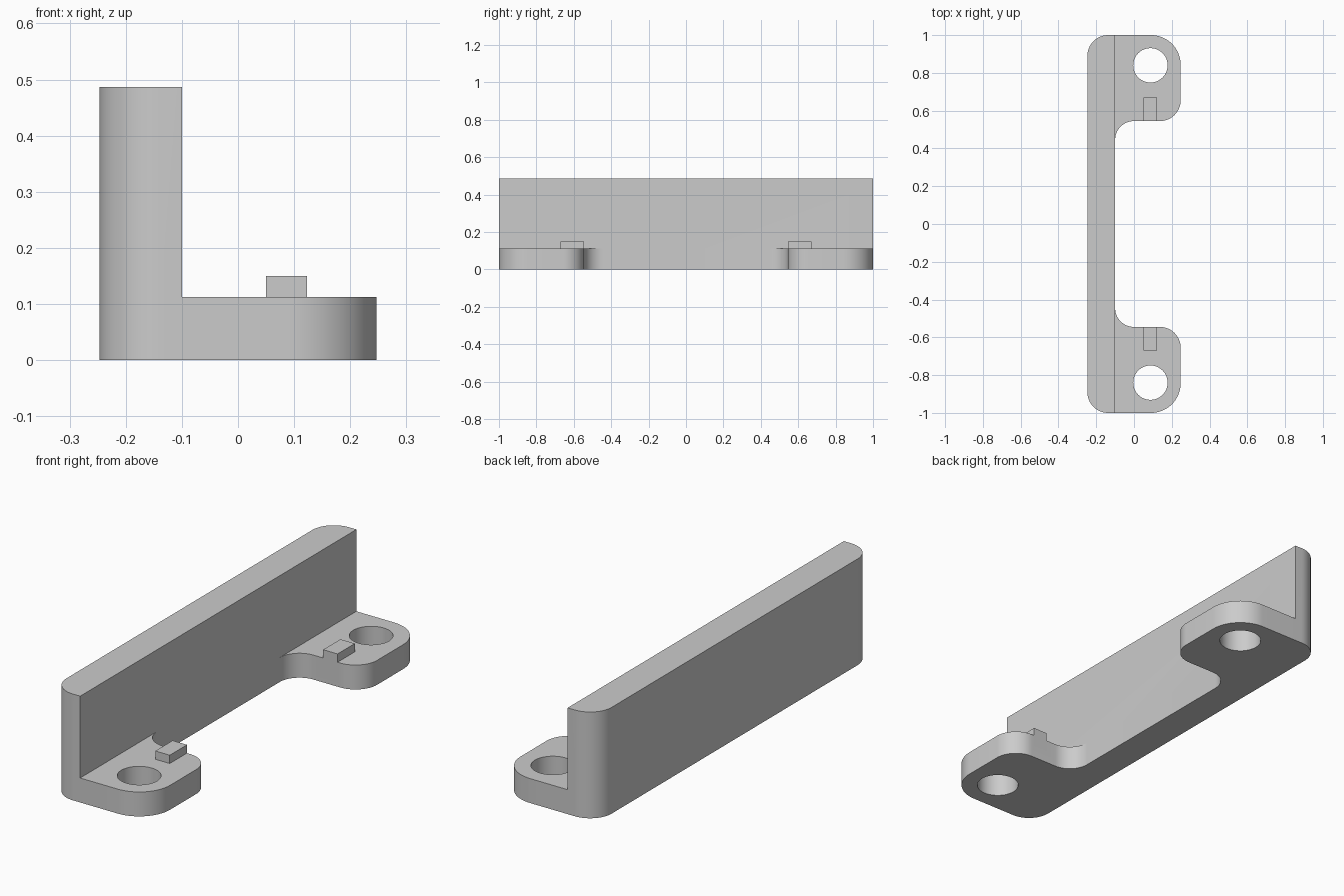
import bpy
import bmesh
from math import radians, cos, sin

cube = bpy.data.objects.get("Cube")
if cube:
    bpy.data.objects.remove(cube, do_unlink=True)

# Main dimensions
BACK, FACE, EDGE = -0.247, -0.1, 0.247
WALL_TOP, FLANGE_TOP, TAB_TOP = 0.487, 0.112, 0.15
INNER = 0.545
HOLE = (0.087, 0.84)
HOLE_R = 0.091

grey = bpy.data.materials.new("plain_grey")
grey.use_nodes = True
COLOUR = (0.6, 0.6, 0.6, 1)
grey.diffuse_color = COLOUR
grey.node_tree.nodes["Principled BSDF"].inputs["Base Color"].default_value = COLOUR


def arc(cx, cy, r, start, end, steps=16):
    angles = [radians(start + (end - start) * i / steps) for i in range(steps + 1)]
    return [(cx + r * cos(a), cy + r * sin(a)) for a in angles]


def prism(name, outline, z0, z1):
    """Extrude a plan outline from z0 up to z1."""
    bm = bmesh.new()
    face = bm.faces.new([bm.verts.new((x, y, z0)) for x, y in outline])
    top = bmesh.ops.extrude_face_region(bm, geom=[face])["geom"]
    verts = [v for v in top if isinstance(v, bmesh.types.BMVert)]
    bmesh.ops.translate(bm, vec=(0, 0, z1 - z0), verts=verts)
    bmesh.ops.recalc_face_normals(bm, faces=bm.faces)
    mesh = bpy.data.meshes.new(name)
    bm.to_mesh(mesh)
    bm.free()
    mesh.materials.append(grey)
    obj = bpy.data.objects.new(name, mesh)
    bpy.context.collection.objects.link(obj)
    return obj


def combine(body, tool, operation):
    """Apply a boolean to the body and discard the tool."""
    mod = body.modifiers.new(operation.lower(), "BOOLEAN")
    mod.operation, mod.object, mod.solver = operation, tool, "EXACT"
    bpy.ops.object.select_all(action="DESELECT")
    bpy.context.view_layer.objects.active = body
    body.select_set(True)
    bpy.ops.object.modifier_apply(modifier=mod.name)
    bpy.data.objects.remove(tool, do_unlink=True)


# Upright wall with rounded back corners
r = 0.11
wall = ([(FACE, -1), (FACE, 1)]
        + arc(BACK + r, 1 - r, r, 90, 180)
        + arc(BACK + r, r - 1, r, 180, 270))
bracket = prism("bracket", wall, 0, WALL_TOP)

# Mounting ear: large outer corner, small inner corner, fillet into the wall
big, small, fillet = 0.157, 0.11, 0.1
root = FACE - 0.03
ear = ([(root, 1)]
       + arc(EDGE - big, 1 - big, big, 90, 0)
       + arc(EDGE - small, INNER + small, small, 0, -90)
       + arc(FACE + fillet, INNER - fillet, fillet, 90, 180)
       + [(root, INNER - fillet)])

# Locating tab, flush with the inner edge of the ear
tab = [(0.05, INNER), (0.123, INNER), (0.123, 0.67), (0.05, 0.67)]
hole = arc(*HOLE, HOLE_R, 0, 360, 48)[:-1]

for side in (1, -1):
    def mirrored(points):
        return [(x, y * side) for x, y in points]
    combine(bracket, prism("ear", mirrored(ear), 0, FLANGE_TOP), "UNION")
    combine(bracket, prism("tab", mirrored(tab), FLANGE_TOP - 0.05, TAB_TOP), "UNION")
    combine(bracket, prism("hole_cutter", mirrored(hole), -0.1, 0.3), "DIFFERENCE")

bpy.ops.object.shade_smooth_by_angle(angle=radians(30))
